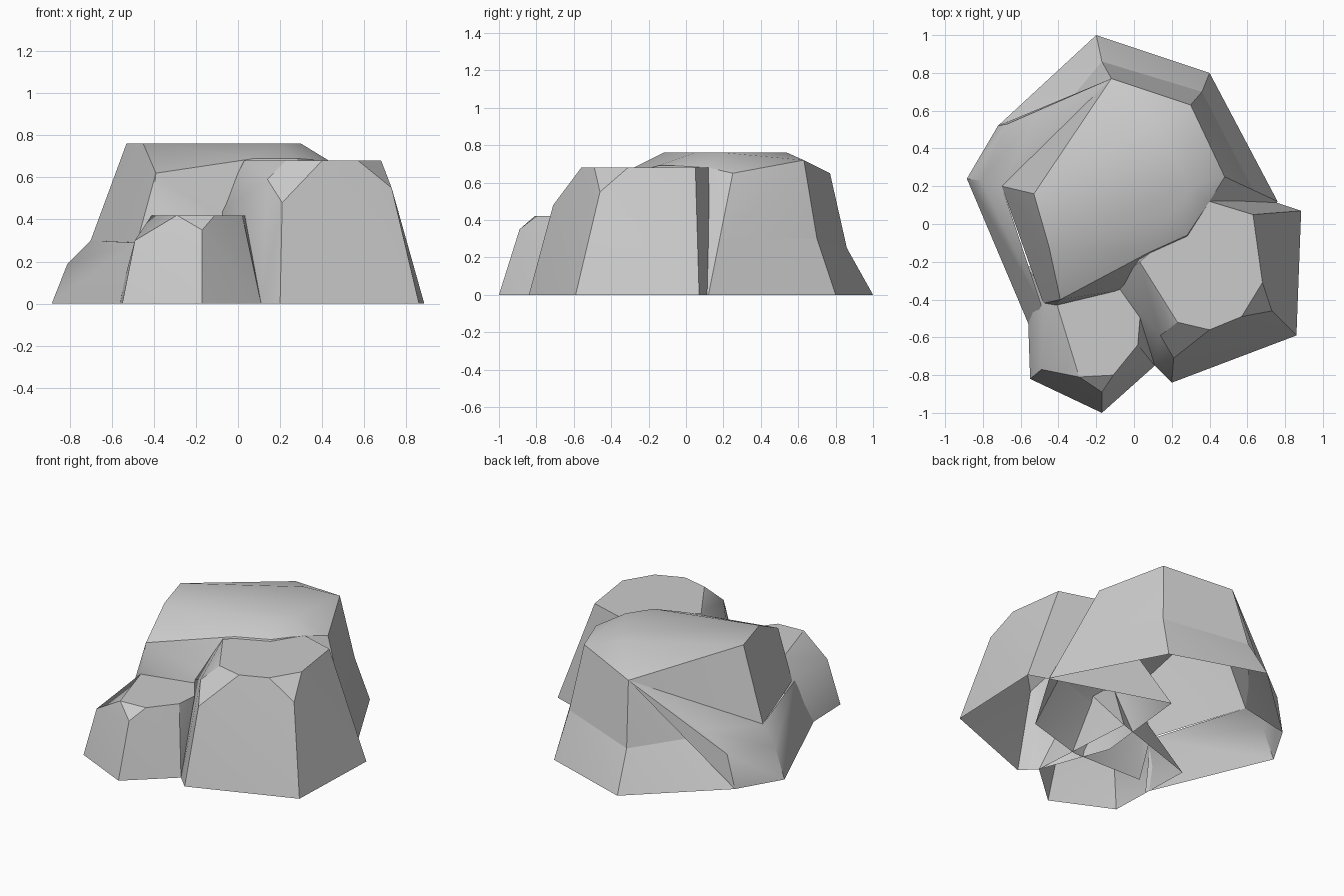
import bpy
import bmesh
import math
from mathutils import Vector

# Remove only the default object
default_cube = bpy.data.objects.get("Cube")
if default_cube:
    bpy.data.objects.remove(default_cube, do_unlink=True)

# Single stone colour
stone = bpy.data.materials.new("grey_stone")
stone.use_nodes = True
stone_colour = (0.6, 0.6, 0.6, 1)
stone.diffuse_color = stone_colour
stone.node_tree.nodes["Principled BSDF"].inputs["Base Color"].default_value = stone_colour

# Directions in which a stone may be left open
DOWN = Vector((0, 0, -1))
UP = Vector((0, 0, 1))
RIGHT = Vector((-1, 0, 0))
INWARD = Vector((.8, 0, -.6))


def build_rock(name, corners, open_sides=(DOWN,), smooth_angle=30):
    """Wrap a chiselled convex stone round its corners, open where it is hidden."""
    mesh = bpy.data.meshes.new(name)
    bm = bmesh.new()
    for corner in corners:
        bm.verts.new(corner)
    bmesh.ops.convex_hull(bm, input=bm.verts[:], use_existing_faces=False)
    loose = [v for v in bm.verts if not v.link_faces]
    bmesh.ops.delete(bm, geom=loose, context="VERTS")
    bmesh.ops.recalc_face_normals(bm, faces=bm.faces[:])
    # Remove the hidden sides
    hidden = [f for f in bm.faces
              if any(f.normal.dot(side) > 0.8 for side in open_sides)]
    bmesh.ops.delete(bm, geom=hidden, context="FACES")
    # Merge nearly coplanar triangles into clean facets
    bmesh.ops.dissolve_limit(bm, angle_limit=math.radians(2),
                             verts=bm.verts[:], edges=bm.edges[:])
    bm.to_mesh(mesh)
    bm.free()

    rock = bpy.data.objects.new(name, mesh)
    bpy.context.collection.objects.link(rock)
    mesh.materials.append(stone)
    bpy.ops.object.select_all(action="DESELECT")
    rock.select_set(True)
    bpy.context.view_layer.objects.active = rock
    bpy.ops.object.shade_smooth_by_angle(angle=math.radians(smooth_angle))


def on_ground(*points):
    """Lay plan points on the ground."""
    return [(x, y, 0) for x, y in points]


# Waist shared by the tall boulder and its flared foot
waist = [(-.17, .86, .25), (.36, .7, .3), (.63, .18, .3), (.39, -.22, .3),
         (.07, -.33, .3), (-.41, -.43, .3), (-.48, -.42, .29),
         (-.7, .2, .3), (-.53, .43, .28)]

# Back corner of the boulder, where the flank ridge begins
ridge_top = (-.12, .77, .65)

# Tall boulder at the back
build_rock(
    "main_boulder",
    waist + [(-.41, -.43, .42), (-.39, -.4, .62),
             ridge_top, (.3, .63, .72), (.48, .25, .65), (.4, .12, .68),
             (.28, -.06, .69), (.08, -.15, .69), (-.45, -.12, .76),
             (-.53, .16, .76), (.1, .54, .76), (.3, .2, .76), (.2, .05, .76)],
    smooth_angle=24,
)

# Flared foot under the tall boulder
build_rock(
    "boulder_foot",
    waist + on_ground((-.2, 1), (.4, .8), (.76, .12), (.475, -.35),
                      (.065, -.47), (-.43, -.46), (-.72, .52)),
    open_sides=(DOWN, UP, RIGHT),
)

# Broad flat-topped rock at the front left
build_rock(
    "side_rock",
    on_ground((.2, -.84), (.86, -.59), (.885, .07), (.01, .36), (-.06, -.3), (.11, -.75))
    + [(.21, -.71, .48), (.14, -.59, .59), (.73, -.46, .55), (-.1, -.31, .42),
       (.23, -.52, .68), (.4, -.56, .68), (.57, -.49, .68), (.68, -.31, .68),
       (.63, .05, .68), (.4, .12, .68), (.03, -.2, .68)],
)

# Small low rock in front
build_rock(
    "front_rock",
    on_ground((-.55, -.82), (-.17, -1), (.11, -.75), (.06, -.02),
              (-.15, -.1), (-.57, -.23), (-.56, -.55))
    + [(-.49, -.77, .3), (-.17, -.89, .35), (-.48, -.42, .3),
       (-.29, -.81, .42), (-.11, -.8, .42), (.02, -.64, .42),
       (.04, -.4, .42), (-.1, -.3, .42), (-.41, -.42, .42)],
)

# Sloping ledge along the right flank, rising in a ridge to the back corner
build_rock(
    "flank_ledge",
    on_ground((-.885, .24), (-.55, -.55), (-.75, .38), (-.72, .52))
    + [(-.81, .23, .19), (-.67, .53, .22), (-.52, .57, .35), ridge_top,
       (-.7, .2, .3), (-.49, -.43, .29)],
    open_sides=(DOWN, UP, INWARD),
)
